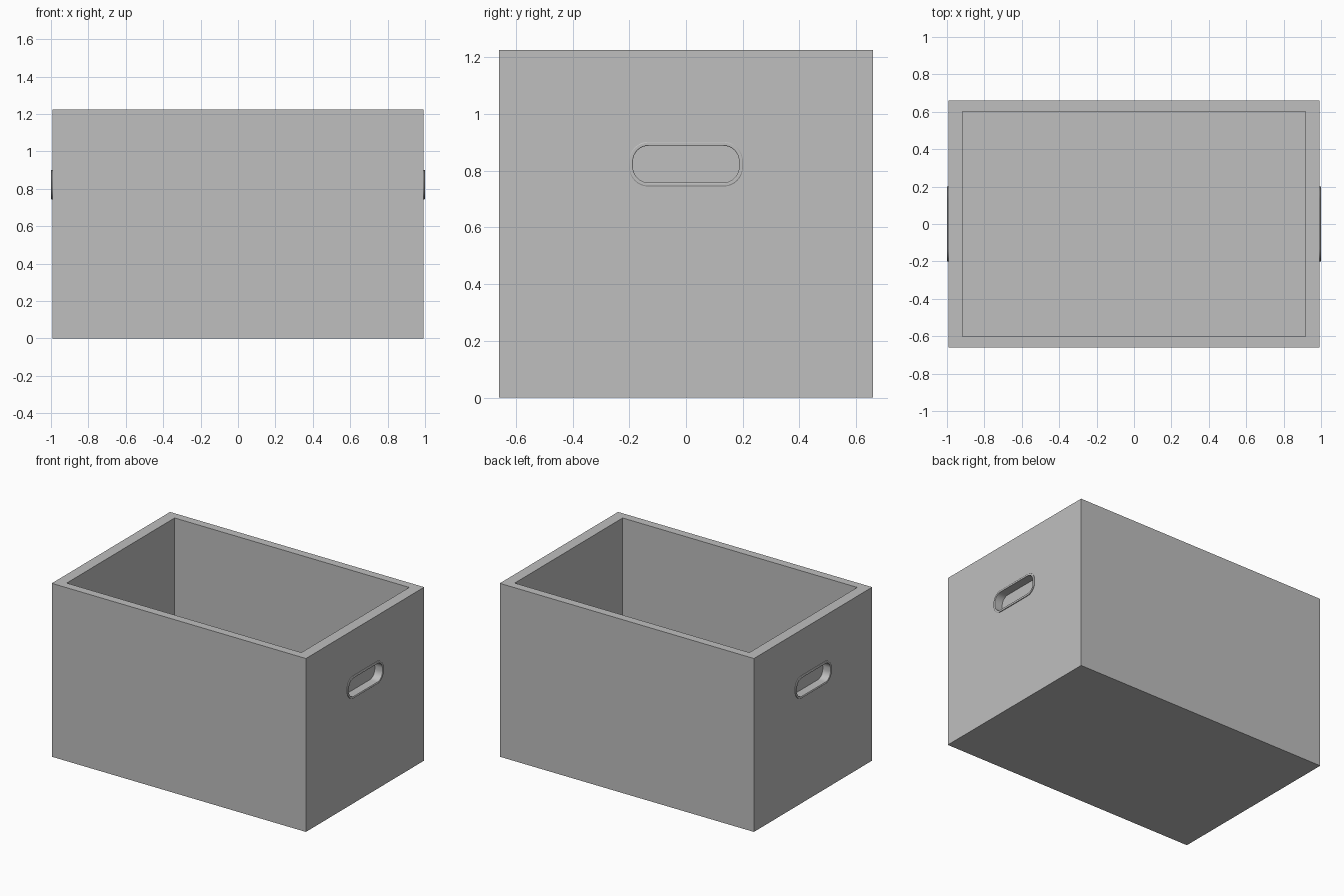
import bpy, bmesh, math
from mathutils import Vector

if "Cube" in bpy.data.objects:
    bpy.data.objects.remove(bpy.data.objects["Cube"])

grey = bpy.data.materials.new("plain grey")
grey.use_nodes = True
colour = (0.52, 0.52, 0.52, 1)
grey.diffuse_color = colour
grey.node_tree.nodes["Principled BSDF"].inputs["Base Color"].default_value = colour

WALL_X, WALL_Y, HEIGHT = 0.993, 0.66, 1.225
INNER_X, INNER_Y, FLOOR = 0.917, 0.602, 0.06
GRIP_Z = 0.823
RECESS = 0.055


def make_object(name, bm):
    bmesh.ops.recalc_face_normals(bm, faces=bm.faces)
    mesh = bpy.data.meshes.new(name)
    bm.to_mesh(mesh)
    bm.free()
    mesh.materials.append(grey)
    obj = bpy.data.objects.new(name, mesh)
    bpy.context.collection.objects.link(obj)
    return obj


def grip_outline(bm, x, half_y, half_z, radius, steps=8):
    """Rounded rectangle in the plane of an end wall."""
    loop = []
    corners = ((1, 1), (-1, 1), (-1, -1), (1, -1))
    for i, (sy, sz) in enumerate(corners):
        for k in range(steps + 1):
            a = math.pi / 2 * (i + k / steps)
            loop.append(bm.verts.new((
                x,
                sy * (half_y - radius) + radius * math.cos(a),
                GRIP_Z + sz * (half_z - radius) + radius * math.sin(a))))
    return loop


def bridge(bm, a, b):
    n = len(a)
    for i in range(n):
        j = (i + 1) % n
        bm.faces.new((a[i], a[j], b[j], b[i]))


# Open box: inset the top face and push it down to the floor
bm = bmesh.new()
bmesh.ops.create_cube(bm, size=1)
for v in bm.verts:
    v.co = Vector((v.co.x * 2 * WALL_X, v.co.y * 2 * WALL_Y, (v.co.z + 0.5) * HEIGHT))
top = max(bm.faces, key=lambda f: f.calc_center_median().z)
bmesh.ops.inset_individual(bm, faces=[top], thickness=0.05)
for v in top.verts:
    v.co.x = math.copysign(INNER_X, v.co.x)
    v.co.y = math.copysign(INNER_Y, v.co.y)
well = bmesh.ops.extrude_face_region(bm, geom=[top])["geom"]
for v in well:
    if isinstance(v, bmesh.types.BMVert):
        v.co.z = FLOOR
if top.is_valid:
    bm.faces.remove(top)
box = make_object("box", bm)

cutters = []
for side, label in ((1, "left"), (-1, "right")):
    # Recessed finger grip
    bm = bmesh.new()
    deep = grip_outline(bm, side * (WALL_X - RECESS), 0.187, 0.065, 0.055)
    out = grip_outline(bm, side * (WALL_X + 0.1), 0.187, 0.065, 0.055)
    bridge(bm, deep, out)
    bm.faces.new(deep)
    bm.faces.new(out)
    cutter = make_object(label + "_grip_cutter", bm)
    cutter.hide_render = True
    cutters.append(cutter)
    cut = box.modifiers.new(label + "_grip", "BOOLEAN")
    cut.operation = "DIFFERENCE"
    cut.solver = "EXACT"
    cut.object = cutter

    # Raised rim round the grip
    bm = bmesh.new()
    loops = [grip_outline(bm, side * x, 0.187 + g, 0.065 + g, 0.055 + g)
             for x, g in ((WALL_X - 0.004, 0.019 - 0.005),
                          (WALL_X, 0.014), (0.998, 0.014), (1.0, 0.011),
                          (1.0, 0.003), (0.998, 0.0), (WALL_X - 0.004, 0.0))]
    for loop, nxt in zip(loops, loops[1:] + loops[:1]):
        bridge(bm, loop, nxt)
    make_object(label + "_grip_rim", bm)

# Bake the cuts and drop the cutters
bpy.context.view_layer.update()
graph = bpy.context.evaluated_depsgraph_get()
baked = bpy.data.meshes.new_from_object(box.evaluated_get(graph))
box.modifiers.clear()
box.data = baked
for cutter in cutters:
    bpy.data.objects.remove(cutter)

# Smooth the rounded ends, keep the corners sharp
for obj in bpy.context.collection.objects:
    if obj.type == "MESH" and (obj == box or obj.name.endswith("_rim")):
        bpy.context.view_layer.objects.active = obj
        obj.select_set(True)
        bpy.ops.object.shade_smooth_by_angle(angle=math.radians(30))
        obj.select_set(False)
